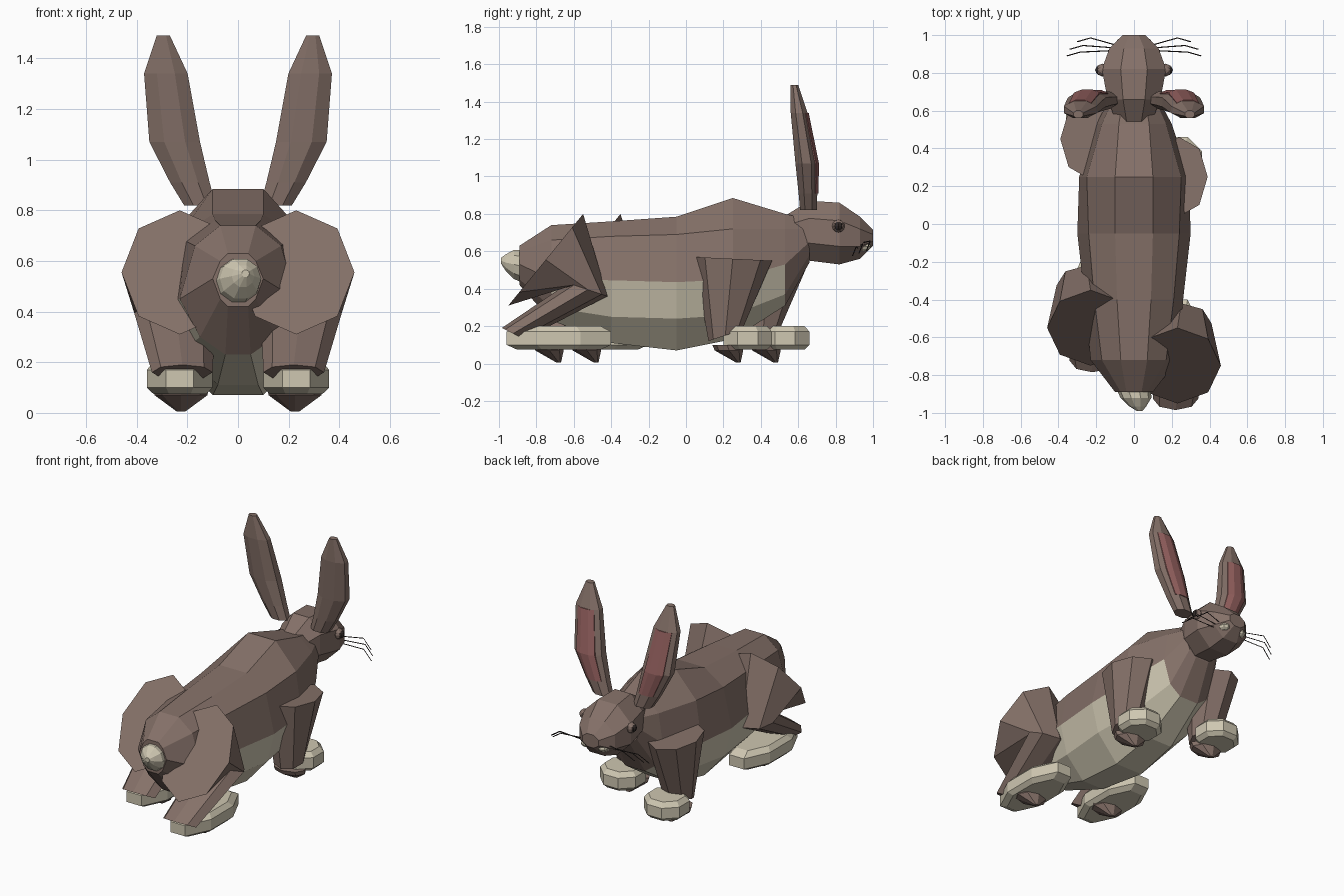
import bpy, bmesh, math
from mathutils import Vector

cube = bpy.data.objects.get("Cube")
if cube:
    bpy.data.objects.remove(cube, do_unlink=True)


def material(name, r, g, b):
    m = bpy.data.materials.new(name)
    m.use_nodes = True
    m.diffuse_color = (r, g, b, 1)
    bsdf = m.node_tree.nodes["Principled BSDF"]
    bsdf.inputs["Base Color"].default_value = (r, g, b, 1)
    bsdf.inputs["Roughness"].default_value = 0.9
    return m


BROWN = material("brown fur", 0.235, 0.165, 0.14)
CREAM = material("cream fur", 0.62, 0.57, 0.44)
PINK = material("inner ear pink", 0.30, 0.12, 0.115)
DARK = material("dark brown", 0.03, 0.022, 0.02)


def loft(name, rings, *mats):
    """Skin equal-length rings of points into a closed flat-shaded solid."""
    bm = bmesh.new()
    rows = [[bm.verts.new(p) for p in ring] for ring in rings]
    n = len(rows[0])
    for a, b in zip(rows, rows[1:]):
        for i in range(n):
            j = (i + 1) % n
            bm.faces.new((a[i], a[j], b[j], b[i]))
    bm.faces.new(rows[0])
    bm.faces.new(rows[-1])
    bmesh.ops.recalc_face_normals(bm, faces=bm.faces)
    mesh = bpy.data.meshes.new(name)
    bm.to_mesh(mesh)
    bm.free()
    for m in mats:
        mesh.materials.append(m)
    ob = bpy.data.objects.new(name, mesh)
    bpy.context.collection.objects.link(ob)
    return ob


def oval(centre, u, v, flat=False, n=8):
    """Polygon ring round a centre, spanned by two half axes."""
    c, u, v = Vector(centre), Vector(u), Vector(v)
    turn = math.pi / n if flat else 0
    k = 1 / math.cos(turn)
    angles = [turn + 2 * math.pi * i / n for i in range(n)]
    return [c + k * (math.cos(t) * u + math.sin(t) * v) for t in angles]


def section(y, half):
    """Mirror a half outline, from back to belly, into a full body ring."""
    return [(x, y, z) for x, z in half] + [(-x, y, z) for x, z in reversed(half)]


def side(ring, s, dy=0):
    return [(s * p[0], p[1] + dy, p[2]) for p in ring]


# Torso, with a cream belly
body = loft("body", [
    section(-0.89, [(.04, .63), (.07, .60), (.10, .53), (.07, .45), (.04, .42)]),
    section(-0.72, [(.07, .74), (.17, .66), (.23, .45), (.15, .30), (.05, .23)]),
    section(-0.40, [(.09, .76), (.21, .68), (.26, .445), (.21, .25), (.08, .11)]),
    section(-0.05, [(.10, .785), (.24, .69), (.30, .435), (.25, .24), (.10, .07)]),
    section(0.25, [(.10, .885), (.25, .72), (.29, .45), (.22, .26), (.09, .13)]),
    section(0.53, [(.08, .80), (.17, .72), (.20, .53), (.15, .37), (.07, .31)]),
    section(0.66, [(.06, .77), (.11, .72), (.13, .65), (.10, .58), (.05, .54)]),
], BROWN, CREAM)
for f in body.data.polygons:
    low = f.normal.z < -0.05 and -0.72 < f.center.y < 0.53
    f.material_index = 1 if low else 0

# Head
loft("head", [oval((0, y, (top + bottom) / 2), (w, 0, 0), (0, 0, (top - bottom) / 2), True)
              for y, w, bottom, top in [(.53, .09, .61, .79), (.66, .14, .55, .87),
                                        (.82, .17, .53, .86), (.93, .13, .56, .785),
                                        (1.0, .06, .63, .715)]], BROWN)

# Tail
loft("tail", [oval((x, y, z), (r, 0, 0), (0, 0, r), n=10)
              for x, y, z, r in [(0, -.84, .52, .06), (0, -.88, .52, .09),
                                 (.01, -.92, .53, .082), (.02, -.965, .54, .045),
                                 (.03, -.99, .55, .015)]], CREAM)

EAR = [(.15, .655, .82, .063, .045), (.19, .652, .91, .078, .05),
       (.25, .645, 1.07, .10, .06), (.285, .605, 1.34, .086, .045),
       (.295, .58, 1.49, .026, .02)]


def foot(name, s, dy, y, half_y):
    rows = [(.075, .8), (.10, 1), (.17, 1), (.20, .8)]
    loft(name, [side(oval((.23, y, z), (.13 * k, 0, 0), (0, half_y * k, 0), True), s, dy)
                for z, k in rows], CREAM)


def pad(name, s, dy, y):
    rows = [(y, .10, 1), (y + .01, .07, .95), (y + .06, .005, .15)]
    loft(name, [side(oval((.225, py, z), (.11 * k, 0, 0), (0, .08 * k, 0)), s, dy)
                for py, z, k in rows], BROWN)


# Paired parts; the legs on one side stride ahead of the other
for label, s, step in (("left", 1, 0), ("right", -1, 0.2)):
    # Hind leg: broad haunch, knee, ankle
    loft(label + "_hind_leg", [side(r, s, step) for r in (
        oval((.23, -.75, .555), (.23, 0, 0), (0, .20, .245)),
        oval((.25, -.525, .395), (.16, 0, 0), (0, .105, -.035)),
        oval((.22, -.925, .16), (.12, 0, 0), (0, .06, -.03)))], BROWN)
    foot(label + "_hind_foot", s, step, -.68, .28)
    pad(label + "_hind_pad", s, step, -.74)

    # Foreleg tapering from the shoulder
    loft(label + "_foreleg", [side(r, s, step) for r in (
        oval((.24, .25, .56), (.15, 0, 0), (0, .21, -.01)),
        oval((.23, .21, .15), (.10, 0, 0), (0, .09, .03)))], BROWN)
    foot(label + "_forefoot", s, step, .33, .13)
    pad(label + "_fore_pad", s, step, .22)

    # Ear and its inset lining
    loft(label + "_ear", [side(oval((x, y, z), (u, 0, 0), (0, v, 0), True), s)
                          for x, y, z, u, v in EAR], BROWN)
    loft(label + "_ear_lining", [side(oval((x, y + v - .02, z), (u * .68, 0, 0), (0, .026, 0), True), s)
                                 for x, y, z, u, v in EAR[1:4]], PINK)

    # Eye with a brown lid
    for part, r, off, mat in (("eye", .026, .012, DARK), ("eyelid", .034, 0, BROWN)):
        bpy.ops.mesh.primitive_uv_sphere_add(segments=8, ring_count=6, radius=r,
                                             location=(s * (.168 + off), .815, .735))
        eye = bpy.context.object
        eye.name = label + "_" + part
        eye.data.materials.append(mat)

    # Cream cheek beside the mouth
    bpy.ops.mesh.primitive_uv_sphere_add(segments=8, ring_count=6, radius=.04,
                                         location=(s * .06, .945, .625))
    cheek = bpy.context.object
    cheek.name = label + "_cheek"
    cheek.scale = (1, 1.1, .65)
    cheek.data.materials.append(CREAM)

    # Whiskers
    for i, (tx, ty) in enumerate([(.30, .965), (.34, .925), (.355, .89)]):
        curve = bpy.data.curves.new(label + "_whisker", "CURVE")
        curve.dimensions = "3D"
        curve.bevel_depth = .003
        curve.bevel_resolution = 0
        line = curve.splines.new("POLY")
        line.points.add(2)
        z = .645 - .015 * i
        path = [(.07, .94 - .01 * i, z), (tx - .07, ty + .02, z + .01), (tx, ty, z - .04)]
        for p, (x, y, h) in zip(line.points, path):
            p.co = (s * x, y, h, 1)
        curve.materials.append(DARK)
        ob = bpy.data.objects.new(f"{label}_whisker_{i + 1}", curve)
        bpy.context.collection.objects.link(ob)
